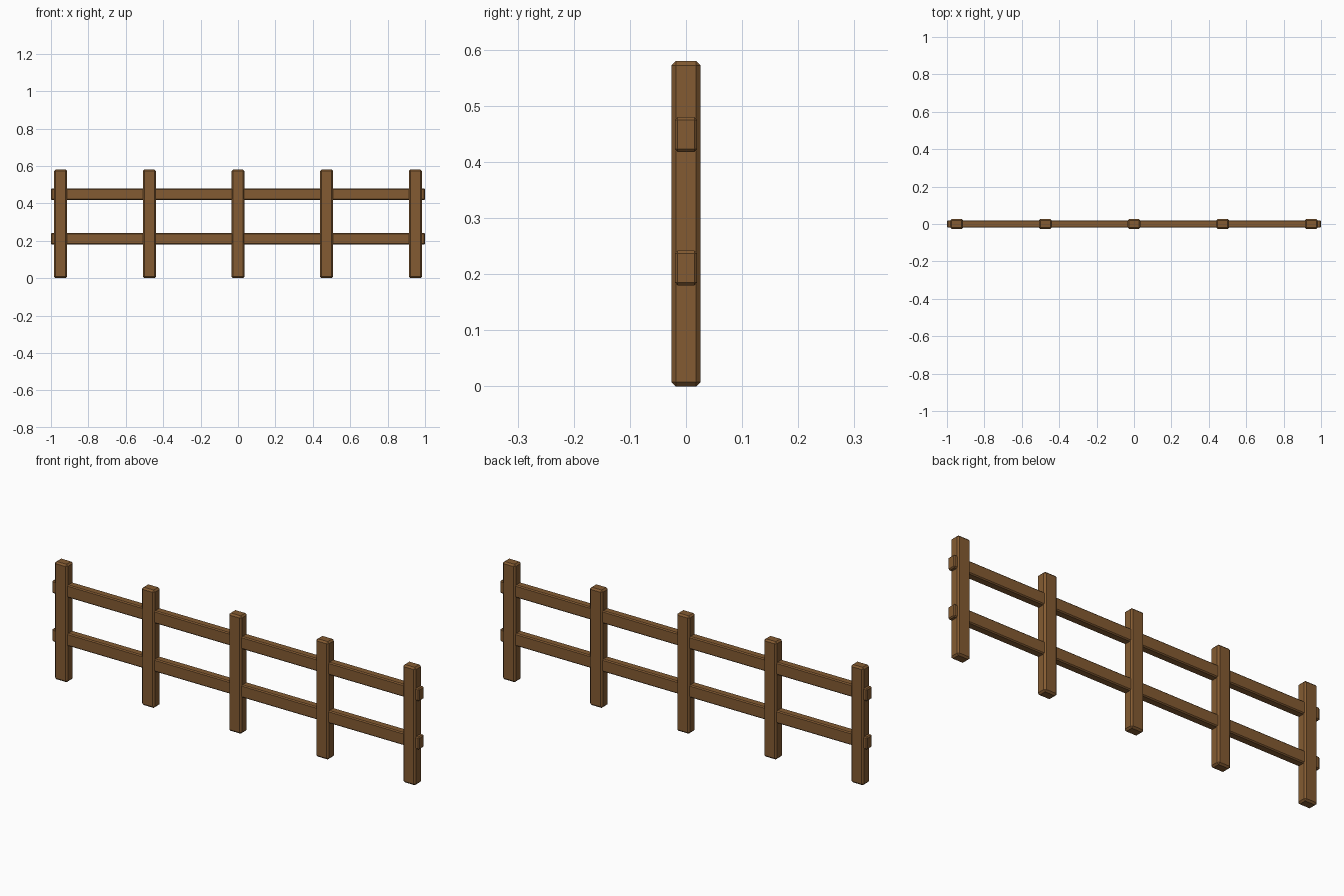
import bpy

if "Cube" in bpy.data.objects:
    bpy.data.objects.remove(bpy.data.objects["Cube"])

wood = bpy.data.materials.new("brown wood")
wood.diffuse_color = (0.23, 0.105, 0.032, 1)
wood.use_nodes = True
wood.node_tree.nodes["Principled BSDF"].inputs["Base Color"].default_value = wood.diffuse_color


def beam(name, size, centre, chamfer):
    """Box with single-segment chamfered edges."""
    bpy.ops.mesh.primitive_cube_add(size=1, location=centre)
    ob = bpy.context.object
    ob.name = name
    ob.scale = size
    bpy.ops.object.transform_apply(location=False, rotation=False, scale=True)
    ob.data.materials.append(wood)
    mod = ob.modifiers.new("chamfer", 'BEVEL')
    mod.width = chamfer
    mod.segments = 1
    mod.limit_method = 'NONE'
    return ob


# Five evenly spaced upright posts
for i in range(5):
    beam(f"post_{i + 1}", (0.07, 0.052, 0.58), ((i - 2) * 0.474, 0, 0.29), 0.008)

# Two long horizontal rails running through the posts
for name, z in (("lower_rail", 0.211), ("upper_rail", 0.449)):
    beam(name, (2.0, 0.04, 0.062), (0, 0, z), 0.005)
